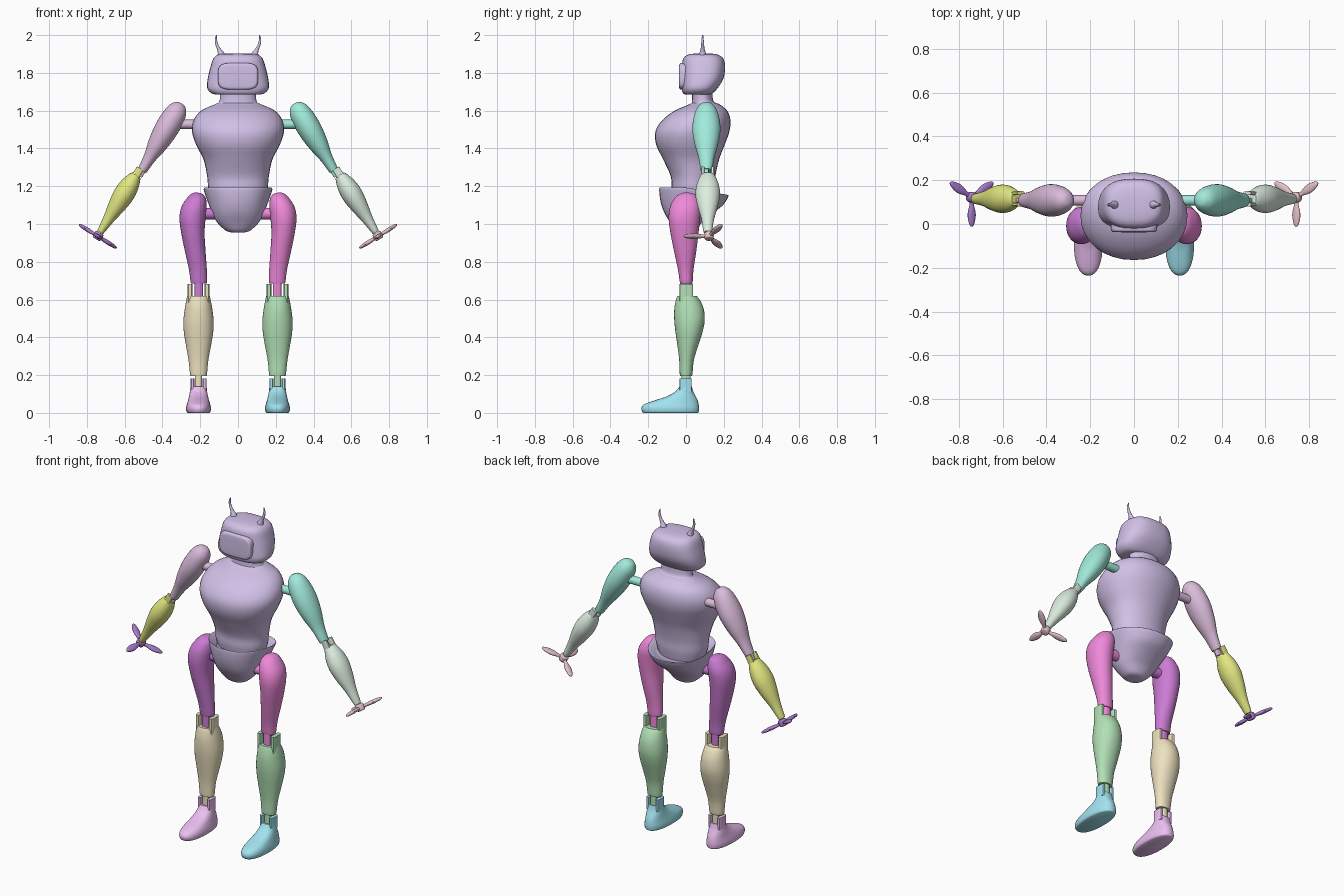
import bpy, bmesh, math
from mathutils import Matrix, Vector

ID = Matrix.Identity(4)


def catmull(a, b, c, d, t):
    return [0.5 * (2*q + (r-p)*t + (2*p-5*q+4*r-s)*t*t + (3*q-p-3*r+s)*t**3)
            for p, q, r, s in zip(a, b, c, d)]


def loft(bm, rings, power=2.0, m=ID, n=32, steps=4):
    """Rings are (t, x0, x1, y0, y1): superellipse sections along the local z axis."""
    full = []
    for i in range(len(rings) - 1):
        a, b, c = rings[max(i-1, 0)], rings[i], rings[i+1]
        d = rings[min(i+2, len(rings)-1)]
        full += [catmull(a, b, c, d, k/steps) for k in range(steps)]
    full.append(rings[-1])
    loops = []
    for t, x0, x1, y0, y1 in full:
        row = []
        for k in range(n):
            w = 2 * math.pi * k / n
            c, s = math.cos(w), math.sin(w)
            x = (x0+x1)/2 + (x1-x0)/2 * math.copysign(abs(c)**(2/power), c)
            y = (y0+y1)/2 + (y1-y0)/2 * math.copysign(abs(s)**(2/power), s)
            row.append(bm.verts.new(m @ Vector((x, y, t))))
        loops.append(row)
    for p, q in zip(loops, loops[1:]):
        for k in range(n):
            bm.faces.new((p[k], p[(k+1) % n], q[(k+1) % n], q[k]))
    bm.faces.new(loops[0][::-1])
    bm.faces.new(loops[-1])
    return [v for r in loops for v in r]


def sym(rows, cy=0.0):
    """Rows (t, rx, ry) to centred rings."""
    return [(t, -rx, rx, cy-ry, cy+ry) for t, rx, ry in rows]


def wide(rows):
    """Rows (t, rx, y0, y1) to rings symmetric in x."""
    return [(t, -rx, rx, y0, y1) for t, rx, y0, y1 in rows]


def block(bm, x0, x1, y0, y1, z0, z1, m=ID):
    """Softly rounded tab or pin."""
    loft(bm, [(z0, x0, x1, y0, y1), (z1, x0, x1, y0, y1)], 3.5, m, 16, 1)


def frame(origin, u, v, d):
    m = Matrix((u, v, d)).transposed().to_4x4()
    m.translation = origin
    return m


def finish(bm, name, color, side=1):
    for v in bm.verts:
        v.co.x *= side
    bmesh.ops.recalc_face_normals(bm, faces=bm.faces)
    me = bpy.data.meshes.new(name)
    bm.to_mesh(me)
    bm.free()
    ob = bpy.data.objects.new(name, me)
    bpy.context.collection.objects.link(ob)
    mat = bpy.data.materials.new(name + "_paint")
    mat.diffuse_color = (*color, 1)
    me.materials.append(mat)
    bpy.context.view_layer.objects.active = ob
    ob.select_set(True)
    bpy.ops.object.shade_smooth_by_angle(angle=math.radians(40))
    ob.select_set(False)


# Body: torso with neck
bm = bmesh.new()
loft(bm, wide([(1.08, .12, -.05, .13), (1.18, .155, -.075, .15), (1.25, .163, -.08, .155),
               (1.34, .182, -.12, .175), (1.42, .222, -.158, .205), (1.49, .244, -.162, .23),
               (1.55, .235, -.125, .235), (1.60, .195, -.06, .218), (1.635, .12, .02, .175),
               (1.65, .098, .032, .145), (1.71, .095, .032, .14)]), 2.1)
# Pelvis bowl with a flared rim that drops toward the back
rim = loft(bm, wide([(.955, .03, -.03, .03), (.965, .065, -.055, .055), (1.01, .112, -.085, .085),
                     (1.06, .138, -.115, .135), (1.12, .16, -.135, .195), (1.185, .181, -.142, .225),
                     (1.187, .174, -.132, .213), (1.15, .14, -.09, .16)]), 2.2)
for v in rim:
    v.co.z -= max(0, v.co.y) * max(0, v.co.z - 1.0) * .9
# Head
loft(bm, wide([(1.685, .11, .0, .12), (1.692, .14, -.015, .14), (1.72, .163, -.024, .168),
               (1.77, .16, -.024, .198), (1.83, .146, -.022, .207), (1.875, .131, -.015, .198),
               (1.896, .106, .01, .17), (1.903, .06, .05, .13)]), 2.6)
# Face screen
face = frame((0, 0, 1.782), (1, 0, 0), (0, 0, 1), (0, -1, 0))
loft(bm, sym([(-.02, .106, .071), (.022, .106, .071), (.034, .1, .065), (.037, .085, .05),
              (.038, .04, .025)]), 4, face)
# Antennae: short curved horns
for s in (-1, 1):
    loft(bm, [(z, s*x-r, s*x+r, .088-r, .088+r) for z, x, r in
              [(1.88, .088, .022), (1.905, .09, .017), (1.925, .1, .011), (1.95, .112, .008),
               (1.975, .117, .006), (2.0, .113, .003)]], 2, ID, 12)
finish(bm, "body", (.64, .53, .80))

D, U, V = Vector((.504, 0, -.864)), Vector((.864, 0, .504)), Vector((0, 1, 0))
D2 = Vector((.531, 0, -.847)).normalized()
U2 = Vector((-D2.z, 0, D2.x))
palette = {
    1: ((.36, .82, .71), (.72, .85, .74), (.78, .53, .58), (.86, .25, .70), (.45, .75, .47), (.36, .77, .87)),
    -1: ((.70, .50, .70), (.76, .80, .22), (.40, .20, .62), (.60, .20, .65), (.85, .76, .53), (.83, .52, .88)),
}

for s, side in ((1, "right"), (-1, "left")):
    c = palette[s]

    # Upper arm with shoulder pin and elbow tongue
    bm = bmesh.new()
    m = frame((.30, .108, 1.638), U, V, D)
    loft(bm, sym([(0, .012, .012), (.008, .03, .03), (.04, .052, .054), (.10, .062, .07),
                  (.17, .062, .074), (.25, .052, .062), (.33, .034, .042), (.40, .026, .032),
                  (.412, .024, .029)]), 2, m)
    block(bm, -.018, .018, -.012, .012, .39, .445, m)
    loft(bm, sym([(.215, .024, .024), (.31, .024, .024)]), 2,
         frame((0, .108, 1.528), (0, 1, 0), (0, 0, 1), (1, 0, 0)), 16, 1)
    finish(bm, side + "_upper_arm", c[0], s)

    # Forearm with elbow fork
    bm = bmesh.new()
    m = frame((.52, .115, 1.29), U2, V, D2)
    loft(bm, sym([(.035, .024, .034), (.05, .034, .042), (.10, .05, .059), (.16, .055, .065),
                  (.23, .046, .054), (.31, .03, .034), (.38, .02, .024), (.395, .017, .02)]), 2, m)
    for y in (-.026, .026):
        block(bm, -.02, .02, y-.009, y+.009, -.005, .06, m)
    finish(bm, side + "_forearm", c[1], s)

    # Three-bladed hand
    bm = bmesh.new()
    hub = Vector((.742, .122, .935))
    m = frame(hub, U2, V, D2)
    loft(bm, sym([(-.022, .016, .016), (-.016, .024, .024), (.012, .024, .024), (.018, .016, .016)]), 2, m, 20)
    for k in range(3):
        w = math.radians(-90 + 120 * k)
        out = U2 * math.cos(w) + V * math.sin(w)
        loft(bm, sym([(.01, .011, .009), (.035, .011, .009), (.06, .018, .011), (.085, .021, .011),
                      (.115, .015, .009), (.13, .008, .006), (.134, .003, .003)]), 2,
             frame(hub, D2.cross(out), D2, out).copy() @ Matrix.Diagonal((1, 1, 1, 1)), 16)
    finish(bm, side + "_hand", c[2], s)

    # Thigh with hip pin and knee tongue
    bm = bmesh.new()
    loft(bm, [(.685, .167, .248, -.031, .033), (.70, .163, .252, -.034, .036), (.76, .165, .26, -.043, .04),
              (.86, .172, .282, -.064, .055), (.95, .177, .3, -.082, .066), (1.03, .172, .31, -.092, .075),
              (1.09, .166, .3, -.085, .078), (1.135, .17, .272, -.062, .065), (1.158, .187, .25, -.035, .045),
              (1.166, .21, .23, -.01, .015)], 2.1)
    block(bm, .184, .23, -.028, .028, .605, .70)
    loft(bm, sym([(.11, .03, .03), (.2, .03, .03)]), 2,
         frame((0, 0, 1.055), (0, 1, 0), (0, 0, 1), (1, 0, 0)), 16, 1)
    finish(bm, side + "_thigh", c[3], s)

    # Shin with knee fork and ankle tongue
    bm = bmesh.new()
    loft(bm, [(.195, .167, .251, -.03, .03), (.205, .164, .254, -.033, .034), (.28, .157, .262, -.036, .042),
              (.36, .142, .276, -.046, .066), (.43, .131, .287, -.056, .088), (.49, .129, .289, -.062, .099),
              (.55, .136, .282, -.062, .094), (.595, .144, .274, -.054, .075), (.62, .15, .268, -.045, .055)], 2.1)
    for x in (.164, .254):
        block(bm, x-.014, x+.014, -.034, .038, .58, .682)
    block(bm, .19, .228, -.024, .024, .14, .21)
    finish(bm, side + "_shin", c[4], s)

    # Foot with ankle fork
    bm = bmesh.new()
    loft(bm, [(0, .153, .265, -.225, .062), (.006, .146, .272, -.232, .067), (.025, .143, .275, -.236, .069),
              (.045, .147, .271, -.222, .067), (.065, .153, .265, -.17, .062), (.085, .158, .26, -.108, .053),
              (.11, .163, .255, -.06, .04), (.135, .166, .252, -.038, .032), (.14, .17, .248, -.034, .03)], 2.3)
    for x in (.177, .241):
        block(bm, x-.011, x+.011, -.034, .03, .11, .183)
    finish(bm, side + "_foot", c[5], s)
